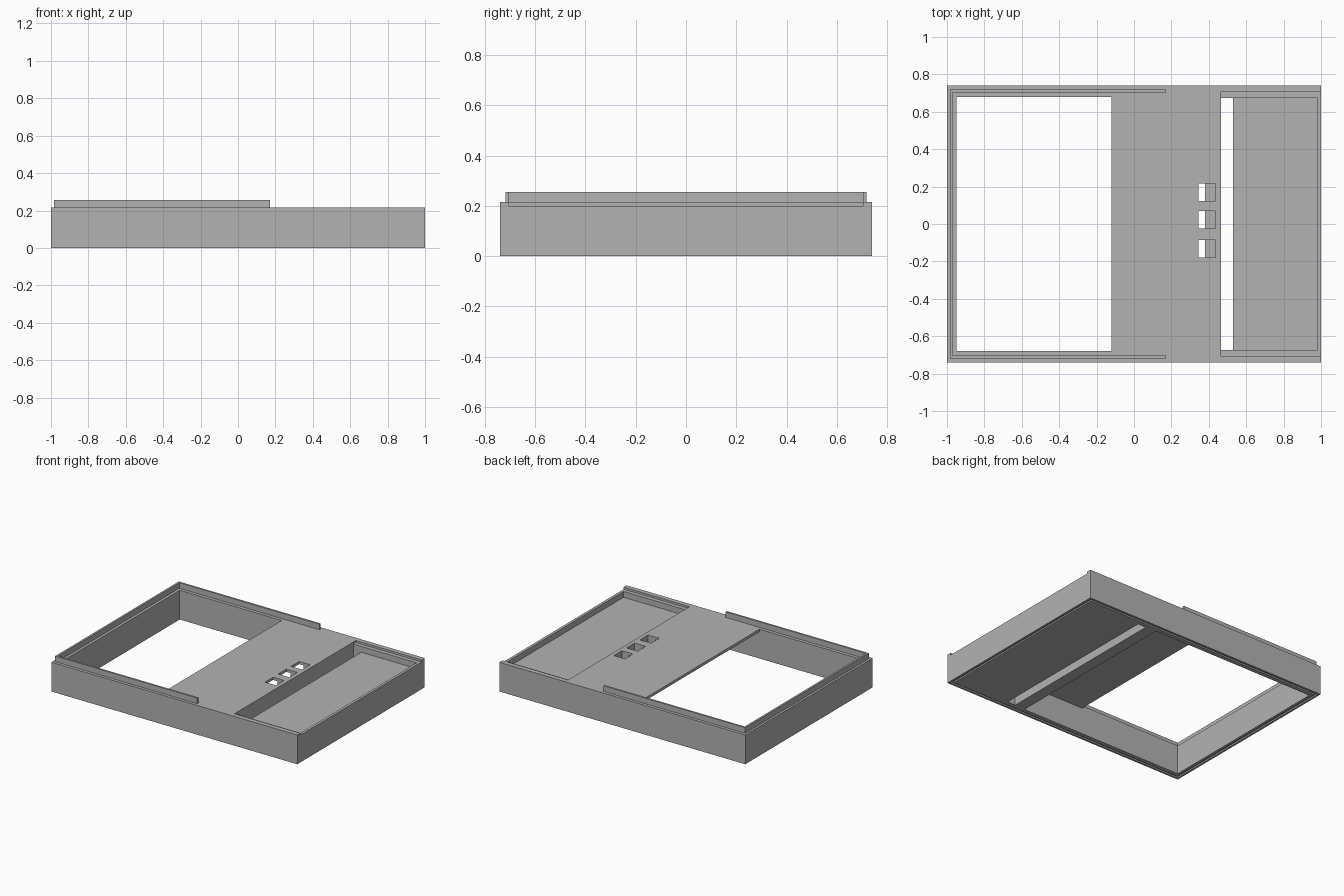
import bpy
import bmesh

cube = bpy.data.objects.get("Cube")
if cube:
    bpy.data.objects.remove(cube, do_unlink=True)

grey = bpy.data.materials.new("plain_grey")
grey.use_nodes = True
color = (0.45, 0.45, 0.45, 1)
grey.diffuse_color = color
grey.node_tree.nodes["Principled BSDF"].inputs["Base Color"].default_value = color


def prism(name, outline, z0, z1):
    """Extrude a flat outline from z0 up to z1."""
    bm = bmesh.new()
    face = bm.faces.new([bm.verts.new((x, y, z0)) for x, y in outline])
    new = bmesh.ops.extrude_face_region(bm, geom=[face])["geom"]
    bmesh.ops.translate(bm, vec=(0, 0, z1 - z0),
                        verts=[v for v in new if isinstance(v, bmesh.types.BMVert)])
    bmesh.ops.recalc_face_normals(bm, faces=bm.faces)
    mesh = bpy.data.meshes.new(name)
    bm.to_mesh(mesh)
    bm.free()
    mesh.materials.append(grey)
    obj = bpy.data.objects.new(name, mesh)
    bpy.context.collection.objects.link(obj)
    return obj


def box(name, x0, x1, y0, y1, z0, z1):
    return prism(name, [(x0, y0), (x1, y0), (x1, y1), (x0, y1)], z0, z1)


W, D, TOP = 1.0, 0.74, 0.215
ABOVE, BELOW = 0.4, -0.1
IN_Y = 0.68           # inner face of the side walls
body = box("tray_body", -W, W, -D, D, 0, TOP)

cutters = [
    # large opening and the hollow under the thin deck
    box("opening_cutter", -0.95, -0.12, -IN_Y, IN_Y, BELOW, ABOVE),
    box("hollow_cutter", -0.95, 0.38, -IN_Y, IN_Y, BELOW, 0.195),
    # sunken compartment, its sliding cover ledge and the through slot
    box("pocket_cutter", 0.465, 0.98, -0.675, 0.675, 0.157, ABOVE),
    box("ledge_cutter", 0.465, 1.1, -0.705, 0.705, 0.2, ABOVE),
    box("slot_cutter", 0.465, 0.53, -0.675, 0.675, BELOW, ABOVE),
]

# three small holes in the deck
for y in (-0.133, 0.022, 0.17):
    cutters.append(box("hole_cutter", 0.345, 0.435, y - 0.047, y + 0.047, 0.13, ABOVE))

# shallow groove around the underside
for s in (-1, 1):
    xs = sorted((s * (W - 0.015), s * (W - 0.03)))
    ys = sorted((s * (D - 0.015), s * (D - 0.03)))
    cutters.append(box("groove_cutter", *xs, -D + 0.015, D - 0.015, BELOW, 0.01))
    cutters.append(box("groove_cutter", -W + 0.015, W - 0.015, *ys, BELOW, 0.01))

for cutter in cutters:
    cutter.hide_render = True
    mod = body.modifiers.new("cut", 'BOOLEAN')
    mod.operation = 'DIFFERENCE'
    mod.solver = 'EXACT'
    mod.object = cutter

# bake the cuts and drop the cutters
bpy.context.view_layer.update()
graph = bpy.context.evaluated_depsgraph_get()
baked = bpy.data.meshes.new_from_object(body.evaluated_get(graph))
body.modifiers.clear()
body.data = baked
for cutter in cutters:
    bpy.data.objects.remove(cutter, do_unlink=True)

# raised U-shaped lip around the large opening
OUT_X, OUT_Y, END, T = -0.984, 0.718, 0.17, 0.014
prism("raised_lip", [
    (END, -OUT_Y), (END, -OUT_Y + T), (OUT_X + T, -OUT_Y + T),
    (OUT_X + T, OUT_Y - T), (END, OUT_Y - T), (END, OUT_Y),
    (OUT_X, OUT_Y), (OUT_X, -OUT_Y)], TOP, 0.256)
